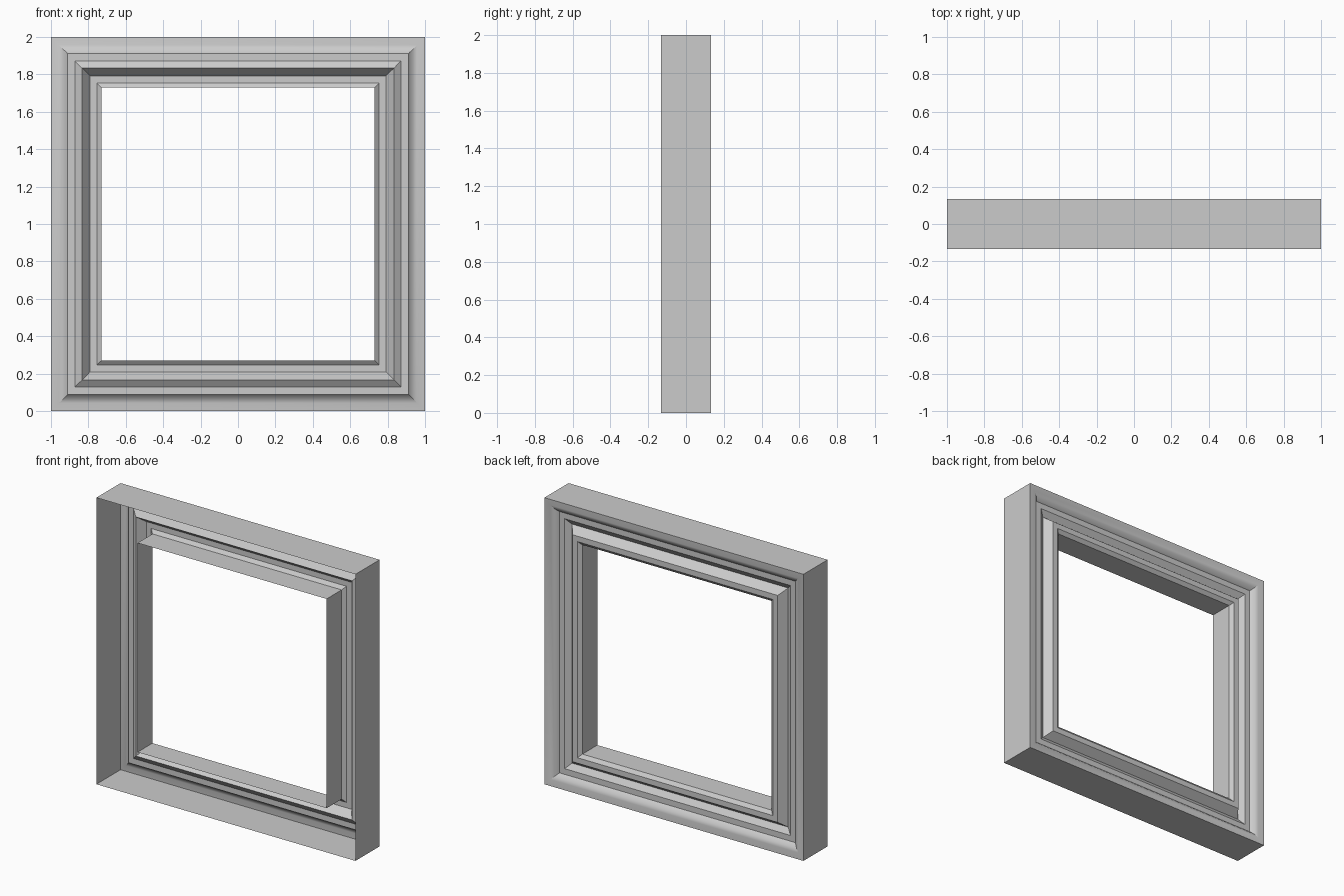
import bpy
import bmesh

if "Cube" in bpy.data.objects:
    bpy.data.objects.remove(bpy.data.objects["Cube"])

# Moulding section as (half width, y): open shell, front edge of outer wall
# -> rounded back rim -> small step -> V groove -> inner lip -> inner wall
profile = [
    (1.0, -0.133), (1.0, 0.133),
    (0.957, 0.128), (0.935, 0.117), (0.917, 0.10),
    (0.912, 0.093), (0.872, 0.093),
    (0.834, 0.065), (0.792, 0.12),
    (0.754, 0.12), (0.73, 0.10), (0.73, -0.065),
]
corners = [(-1, -1), (1, -1), (1, 1), (-1, 1)]

# Sweep the section round the square with mitred corners
bm = bmesh.new()
rings = [[bm.verts.new((cx * r, y, 1 + cz * r)) for cx, cz in corners]
         for r, y in profile]
for a, b in zip(rings, rings[1:]):
    for i in range(4):
        j = (i + 1) % 4
        bm.faces.new((a[j], a[i], b[i], b[j]))

mesh = bpy.data.meshes.new("picture_frame")
bm.to_mesh(mesh)
bm.free()
frame = bpy.data.objects.new("picture_frame", mesh)
bpy.context.collection.objects.link(frame)

# Smooth the rounded rim, keep the hard moulding edges
bpy.context.view_layer.objects.active = frame
frame.select_set(True)
bpy.ops.object.shade_smooth_by_angle(angle=0.5)
